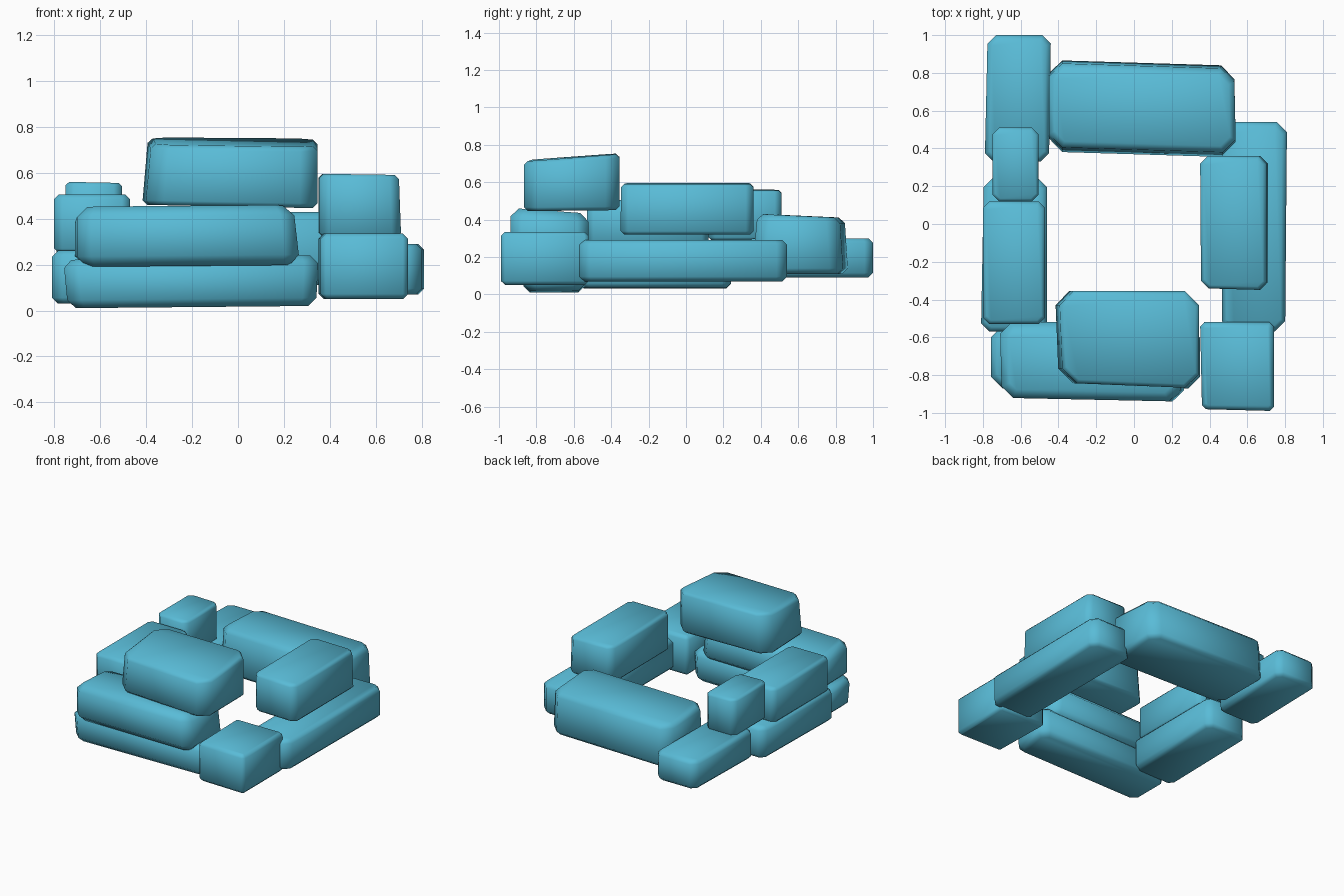
import bpy, bmesh

if "Cube" in bpy.data.objects:
    bpy.data.objects.remove(bpy.data.objects["Cube"])

mat = bpy.data.materials.new("teal_stone")
mat.diffuse_color = (0.10, 0.50, 0.68, 1)
mat.use_nodes = True
mat.node_tree.nodes["Principled BSDF"].inputs["Base Color"].default_value = mat.diffuse_color


def stone(name, xs, ys, zs, plan, rim, moves=None):
    """Box with nudged corners, chamfered in plan, then around top and bottom rims.
    moves: corner key such as '+-+' (x, y, z side; '*' = both) -> offset."""
    bm = bmesh.new()
    bmesh.ops.create_cube(bm, size=2)
    for v in bm.verts:
        side = [1 if c > 0 else 0 for c in v.co]
        v.co = [r[s] for r, s in zip((xs, ys, zs), side)]
        key = ''.join('-+'[s] for s in side)
        for k, off in (moves or {}).items():
            if all(a in ('*', b) for a, b in zip(k, key)):
                for i in range(3):
                    v.co[i] += off[i]

    def vertical(e):
        d = e.verts[0].co - e.verts[1].co
        return abs(d.z) > 0.7 * d.length

    bmesh.ops.bevel(bm, geom=[e for e in bm.edges if vertical(e)], offset=plan,
                    segments=1, affect='EDGES', clamp_overlap=True)
    bmesh.ops.bevel(bm, geom=[e for e in bm.edges if not vertical(e)], offset=rim,
                    segments=1, affect='EDGES', clamp_overlap=True)
    bmesh.ops.recalc_face_normals(bm, faces=bm.faces)
    for f in bm.faces:
        f.smooth = True
    me = bpy.data.meshes.new(name)
    bm.to_mesh(me)
    bm.free()
    me.materials.append(mat)
    bpy.context.collection.objects.link(bpy.data.objects.new(name, me))


# Back row
stone("back_left_stone", (-0.79, -0.44), (0.33, 1.0), (0.09, 0.30), 0.045, 0.025,
      {'-+*': (0.015, 0, 0), '+-*': (-0.01, 0, 0)})
stone("back_stone", (-0.45, 0.54), (0.35, 0.87), (0.11, 0.43), 0.07, 0.03,
      {'--*': (0, 0.03, 0), '++*': (-0.01, -0.03, 0), '*++': (0, -0.02, -0.02),
       '*-+': (0, 0.03, 0)})

# Right wall
stone("right_long_stone", (0.465, 0.81), (-0.57, 0.54), (0.07, 0.29), 0.055, 0.025,
      {'+-*': (-0.01, 0, 0), '*-+': (0, 0, 0)})
stone("right_upper_stone", (0.35, 0.71), (-0.35, 0.36), (0.32, 0.595), 0.04, 0.018,
      {'+*+': (-0.01, 0, -0.005), '--*': (0.005, 0.01, 0)})
stone("front_corner_stone", (0.35, 0.74), (-0.99, -0.52), (0.05, 0.335), 0.022, 0.022,
      {'--*': (0.01, 0.01, 0)})

# Front stack
stone("front_low_stone", (-0.76, 0.35), (-0.87, -0.54), (0.01, 0.24), 0.06, 0.035,
      {'-*-': (0.02, 0, 0), '-*+': (0, 0, -0.02), '+*-': (-0.01, 0, 0.01)})
stone("front_middle_stone", (-0.71, 0.27), (-0.94, -0.52), (0.19, 0.455), 0.06, 0.045,
      {'+*+': (-0.03, 0, 0), '--*': (0.01, 0.02, 0), '+**': (0, 0, 0.008),
       '*++': (0, 0, -0.03)})
stone("front_top_stone", (-0.42, 0.345), (-0.87, -0.355), (0.45, 0.75), 0.075, 0.02,
      {'-*+': (0.025, 0, 0.005), '--*': (0.02, 0.03, 0), '*-+': (0, 0, -0.035),
       '-*-': (0, 0, 0.01), '+-*': (0.0, 0, -0.005)})

# Left wall
stone("left_low_stone", (-0.81, -0.46), (-0.57, 0.24), (0.03, 0.26), 0.045, 0.025,
      {'-+*': (0.015, 0, 0), '+**': (0, 0, 0.005)})
stone("left_middle_stone", (-0.80, -0.465), (-0.53, 0.12), (0.25, 0.505), 0.035, 0.02,
      {'+**': (-0.005, 0, 0)})
stone("left_small_stone", (-0.75, -0.505), (0.12, 0.51), (0.29, 0.56), 0.035, 0.015,
      {'+*+': (0, 0, -0.005)})
